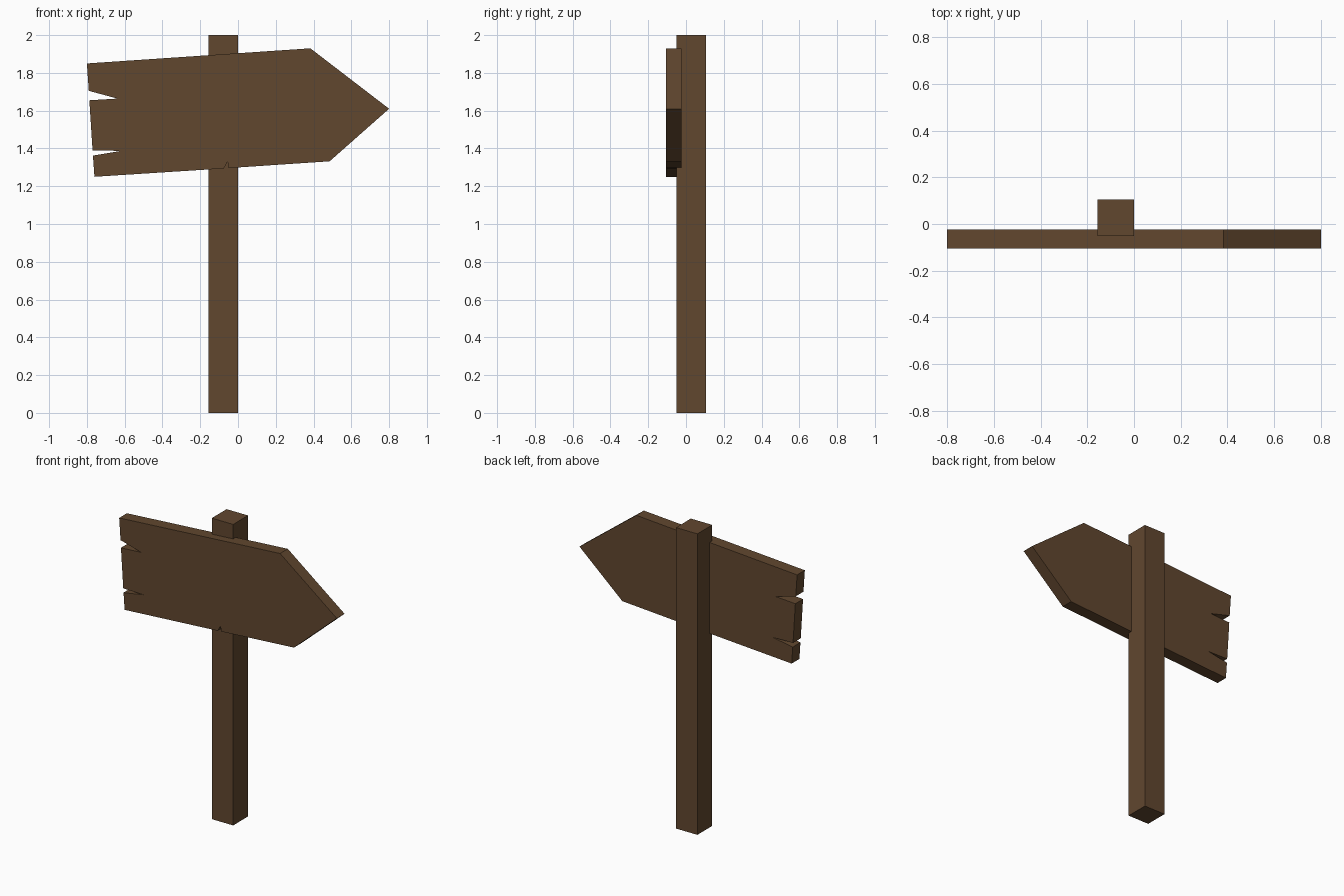
import bpy, bmesh

if "Cube" in bpy.data.objects:
    bpy.data.objects.remove(bpy.data.objects["Cube"])

wood = bpy.data.materials.new("brown_wood")
wood.diffuse_color = (0.12, 0.063, 0.028, 1)
wood.use_nodes = True
wood.node_tree.nodes["Principled BSDF"].inputs["Base Color"].default_value = wood.diffuse_color


def extrude_y(name, profile, y0, y1):
    """Extrude an (x, z) outline from y0 to y1."""
    bm = bmesh.new()
    face = bm.faces.new([bm.verts.new((x, y0, z)) for x, z in profile])
    result = bmesh.ops.extrude_face_region(bm, geom=[face], use_keep_orig=True)
    verts = [g for g in result["geom"] if isinstance(g, bmesh.types.BMVert)]
    bmesh.ops.translate(bm, verts=verts, vec=(0, y1 - y0, 0))
    bmesh.ops.recalc_face_normals(bm, faces=bm.faces)
    mesh = bpy.data.meshes.new(name)
    bm.to_mesh(mesh)
    bm.free()
    mesh.materials.append(wood)
    obj = bpy.data.objects.new(name, mesh)
    bpy.context.collection.objects.link(obj)
    return obj


# Square post
extrude_y("post", [(-0.157, 0), (0, 0), (0, 2), (-0.157, 2)], -0.051, 0.105)

# Tilted arrow board with splits in the left end and a crack below
arrow = [
    (-0.80, 1.85), (0.383, 1.93), (0.80, 1.61), (0.485, 1.332),   # arrow head
    (-0.05, 1.296), (-0.055, 1.332), (-0.075, 1.294),             # lower crack
    (-0.76, 1.25), (-0.768, 1.362), (-0.62, 1.387),               # lower split
    (-0.77, 1.39), (-0.787, 1.655), (-0.638, 1.664),              # upper split
    (-0.79, 1.705),
]
extrude_y("arrow_board", arrow, -0.105, -0.024)
